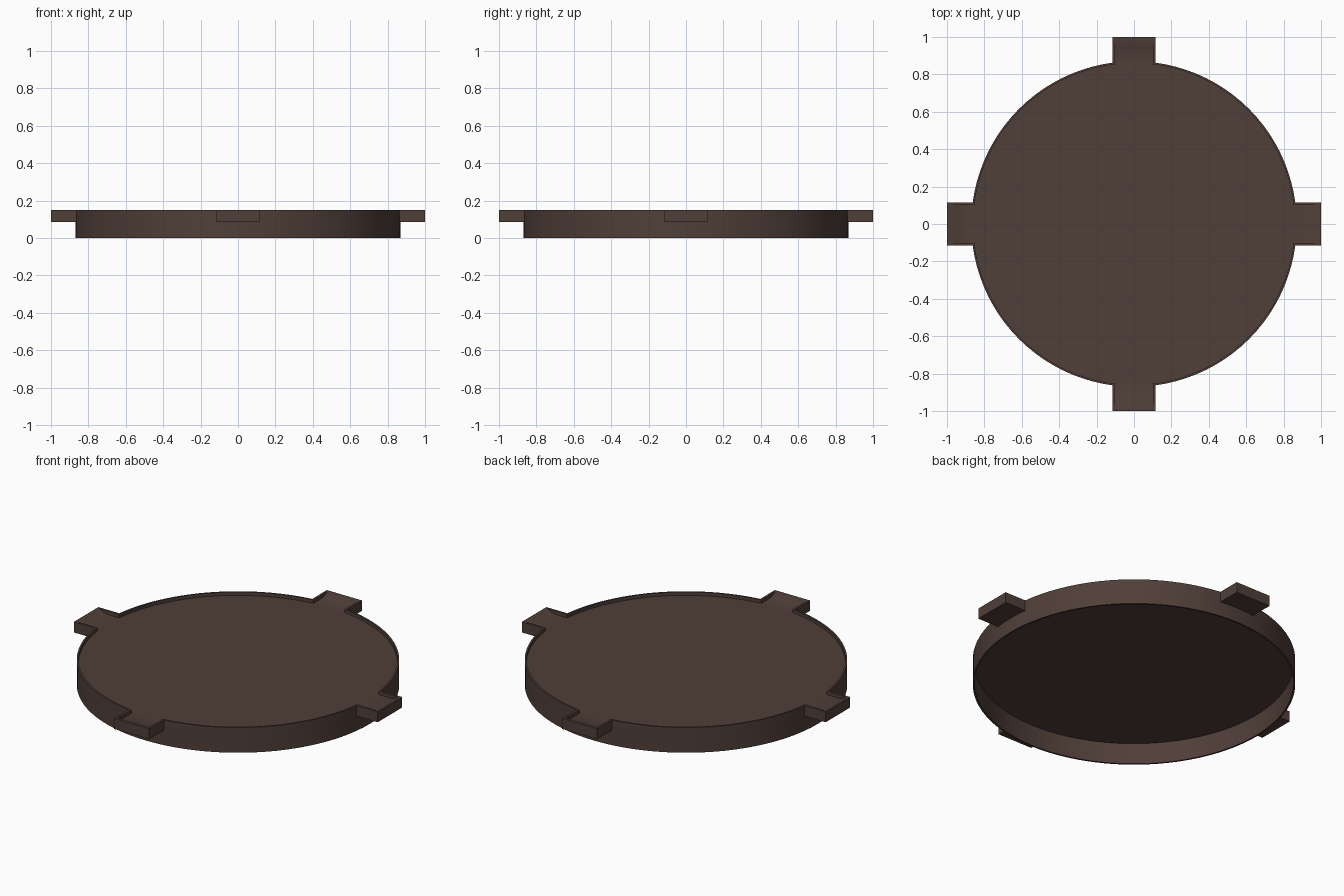
import bpy, bmesh, math

if "Cube" in bpy.data.objects:
    bpy.data.objects.remove(bpy.data.objects["Cube"])

R, R_IN = 0.87, 0.86          # skirt outer / inner radius
TOP, FLOOR, CEIL, TAB_Z = 0.15, 0.13, 0.125, 0.087
ARC = 20                      # arc segments between tabs

mat = bpy.data.materials.new("dark brown")
mat.diffuse_color = (0.08, 0.049, 0.04, 1)
mat.use_nodes = True
mat.node_tree.nodes["Principled BSDF"].inputs["Base Color"].default_value = mat.diffuse_color


def finish(bm, name):
    bmesh.ops.remove_doubles(bm, verts=bm.verts, dist=1e-5)
    bmesh.ops.recalc_face_normals(bm, faces=bm.faces)
    me = bpy.data.meshes.new(name)
    bm.to_mesh(me)
    bm.free()
    me.materials.append(mat)
    ob = bpy.data.objects.new(name, me)
    bpy.context.collection.objects.link(ob)
    bpy.ops.object.select_all(action='DESELECT')
    ob.select_set(True)
    bpy.context.view_layer.objects.active = ob
    bpy.ops.object.shade_smooth_by_angle(angle=math.radians(30))


def outline(r, half, reach, z):
    """Circle with four square tabs: per quarter two tab corners, then an arc."""
    a = math.asin(half / r)
    pts = []
    for q in range(4):
        t = q * math.pi / 2
        c, s = round(math.cos(t)), round(math.sin(t))
        for x, y in ((reach, -half), (reach, half)):
            pts.append((x * c - y * s, x * s + y * c, z))
        for i in range(ARC + 1):
            u = t + a + (math.pi / 2 - 2 * a) * i / ARC
            pts.append((r * math.cos(u), r * math.sin(u), z))
    return pts


def bridge(bm, a, b):
    n = len(a)
    for i in range(n):
        j = (i + 1) % n
        bm.faces.new((a[i], a[j], b[j], b[i]))


# Tray: outer wall, thin rim, sunken floor and tabs with sloped ends
bm = bmesh.new()
loops = [[bm.verts.new(p) for p in outline(*args)] for args in (
    (R, 0.115, 1.0, TAB_Z), (R, 0.115, 1.0, TOP),
    (R_IN, 0.102, 0.985, TOP), (R_IN, 0.102, 0.945, FLOOR))]
for a, b in zip(loops, loops[1:]):
    bridge(bm, a, b)
bm.faces.new(loops[-1])

# Tab undersides, meeting the round wall
a = math.asin(0.115 / R)
step = ARC + 3
low = loops[0]
for q in range(4):
    t = q * math.pi / 2
    k = q * step
    mid = [bm.verts.new((R * math.cos(t + d * a), R * math.sin(t + d * a), TAB_Z))
           for d in (0.5, 0, -0.5)]
    bm.faces.new([low[k - 1], low[k], low[k + 1], low[k + 2]] + mid)
finish(bm, "tray_with_tabs")

# Skirt: lower wall, bottom lip, inner wall and ceiling of the hollow underside
angles = []
for q in range(4):
    t = q * math.pi / 2
    angles += [t + d * a for d in (-0.5, 0, 0.5)]
    angles += [t + a + (math.pi / 2 - 2 * a) * i / ARC for i in range(ARC + 1)]
bm = bmesh.new()
rings = [[bm.verts.new((r * math.cos(u), r * math.sin(u), z)) for u in angles]
         for r, z in ((R, TAB_Z), (R, 0), (R_IN, 0), (R_IN, CEIL))]
for p, q in zip(rings, rings[1:]):
    bridge(bm, p, q)
bm.faces.new(rings[-1])
finish(bm, "hollow_skirt")
